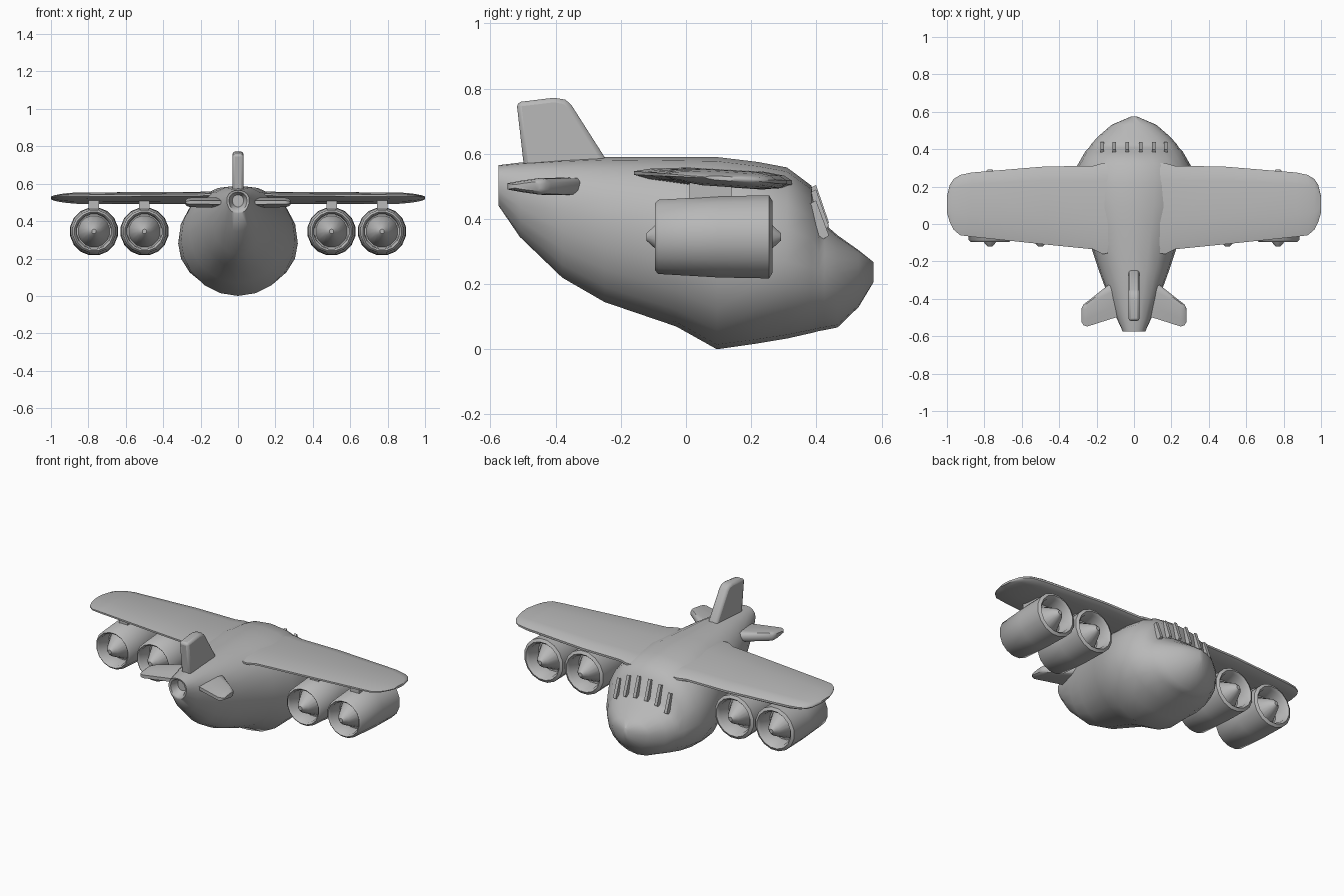
import bpy, bmesh, math
from mathutils import Vector

if "Cube" in bpy.data.objects:
    bpy.data.objects.remove(bpy.data.objects["Cube"])

grey = bpy.data.materials.new("plain_grey")
grey.diffuse_color = (0.48, 0.48, 0.48, 1)
grey.use_nodes = True
grey.node_tree.nodes["Principled BSDF"].inputs["Base Color"].default_value = grey.diffuse_color


def finish(name, bm, angle=40, bevel=0):
    bmesh.ops.recalc_face_normals(bm, faces=bm.faces)
    me = bpy.data.meshes.new(name)
    bm.to_mesh(me)
    bm.free()
    me.materials.append(grey)
    ob = bpy.data.objects.new(name, me)
    bpy.context.collection.objects.link(ob)
    bpy.ops.object.select_all(action='DESELECT')
    ob.select_set(True)
    bpy.context.view_layer.objects.active = ob
    if bevel:
        m = ob.modifiers.new("bevel", 'BEVEL')
        m.width = bevel
        m.segments = 2
        m.limit_method = 'ANGLE'
        m.angle_limit = math.radians(50)
    bpy.ops.object.shade_smooth_by_angle(angle=math.radians(angle))
    return ob


def loft(name, rings, angle=40, bevel=0):
    """Skin a list of equal-length point rings, capped at both ends."""
    bm = bmesh.new()
    vs = [[bm.verts.new(p) for p in r] for r in rings]
    n = len(vs[0])
    for a, b in zip(vs, vs[1:]):
        for i in range(n):
            j = (i + 1) % n
            bm.faces.new((a[i], a[j], b[j], b[i]))
    bm.faces.new(vs[0])
    bm.faces.new(vs[-1][::-1])
    return finish(name, bm, angle, bevel)


# Fuselage stations: y, bottom z, top z, half width, z of widest point
stations = [
    (-0.53, .475, .54, .03, .51), (-0.572, .453, .555, .048, .508),
    (-0.575, .44, .565, .06, .51), (-0.51, .345, .573, .09, .48),
    (-0.38, .22, .583, .14, .43), (-0.25, .145, .59, .187, .39),
    (-0.03, .07, .59, .26, .34), (0.095, 0, .59, .305, .30),
    (0.22, .018, .575, .32, .28), (0.31, .033, .558, .305, .27),
    (0.385, .05, .502, .262, .25), (0.408, .056, .395, .24, .24),
    (0.425, .059, .385, .23, .238), (0.465, .067, .35, .195, .235),
    (0.53, .13, .304, .12, .235), (0.575, .205, .268, .015, .235)]


def body_ring(s, n=20):
    y, zb, zt, hw, zm = s
    pts = []
    for i in range(n):
        c, q = math.cos(i * math.tau / n), math.sin(i * math.tau / n)
        e = 0.9 if q > 0 else 1.0
        x = math.copysign(abs(c) ** e, c) * hw
        h = abs(q) ** e
        pts.append((x, y, zm + (zt - zm) * h if q > 0 else zm - (zm - zb) * h))
    return pts


def roof(s, x):
    y, zb, zt, hw, zm = s
    p = 2 / 0.9
    return Vector((x, y, zm + (zt - zm) * (1 - abs(x / hw) ** p) ** (1 / p)))


loft("fuselage", [body_ring(s) for s in stations], 50)

# Windscreen pillars
for k, x in enumerate((-.17, -.105, -.037, .037, .105, .17)):
    top, low = roof(stations[10], x), roof(stations[12], x)
    w = Vector((.009, 0, 0))
    back, out = Vector((0, -.02, -.015)), Vector((0, .014, .004))
    loft("windscreen_pillar_%d" % (k + 1),
         [[p + back - w, p + back + w, p + out + w, p + out - w] for p in (top, low)])

# Blade section: chord fraction from trailing edge, half thickness
foil = [(0, .005), (.1, .015), (.35, .026), (.82, .027), (.95, .019), (1, .006)]
tail_foil = [(0, .010), (.3, .018), (.75, .027), (.93, .025), (1, .012)]


def blade(name, secs, prof, zc, side):
    rings = []
    for x, lead, trail, k in secs:
        up, down = [], []
        for f, h in prof:
            y = trail + (lead - trail) * f
            up.append((side * x, y, zc(y) + h * k))
            down.append((side * x, y, zc(y) - h * k))
        rings.append(up + down[::-1])
    loft(name, rings, 45)


wing = [(0, .325, -.15, 1), (.17, .325, -.16, 1.05), (.22, .31, -.135, 1),
        (.47, .308, -.11, 1), (.87, .275, -.068, .95), (.93, .262, -.06, .75),
        (.965, .24, -.03, .55), (.985, .21, .01, .4), (1, .15, .06, .25)]
stab = [(.05, -.31, -.485, 1), (.13, -.32, -.51, 1), (.25, -.415, -.548, .95),
        (.27, -.43, -.542, .8), (.28, -.45, -.525, .5)]

# Engine profiles: y, radius
nacelle = [(.17, .095), (.25, .1), (.265, .113), (.255, .13), (.1, .127),
           (-.085, .116), (-.095, .105), (-.085, .095), (0, .092)]
cone = [(-.121, .012), (-.095, .036), (0, .085), (.17, .085), (.265, .036), (.291, .012)]


def lathe(name, prof, x, z, n=16):
    loft(name, [[(x + r * math.cos((i + .5) * math.tau / n), y,
                  z + r * math.sin((i + .5) * math.tau / n)) for i in range(n)]
                for y, r in prof], 45)


for side, tag in ((1, "right"), (-1, "left")):
    blade("wing_" + tag, wing, foil, lambda y: .54 - (y + .14) * .061, side)
    blade("stabiliser_" + tag, stab, tail_foil, lambda y: .5, side)
    for ex, pos in ((.5, "inner"), (.77, "outer")):
        x = side * ex
        lathe("nacelle_%s_%s" % (pos, tag), nacelle, x, .345)
        lathe("engine_cone_%s_%s" % (pos, tag), cone, x, .345)
        # Pylon joining engine and wing
        loft("pylon_%s_%s" % (pos, tag),
             [[(x - .028, .01, z), (x + .028, .01, z), (x + .028, .14, z), (x - .028, .14, z)]
              for z in (.445, .525)])

# Vertical fin
fin = [(-.495, .54), (-.52, .758), (-.405, .772), (-.37, .766), (-.352, .75),
       (-.25, .59), (-.235, .54)]
loft("tail_fin", [[(x, y, z) for y, z in fin] for x in (-.03, .03)], 45, .014)
